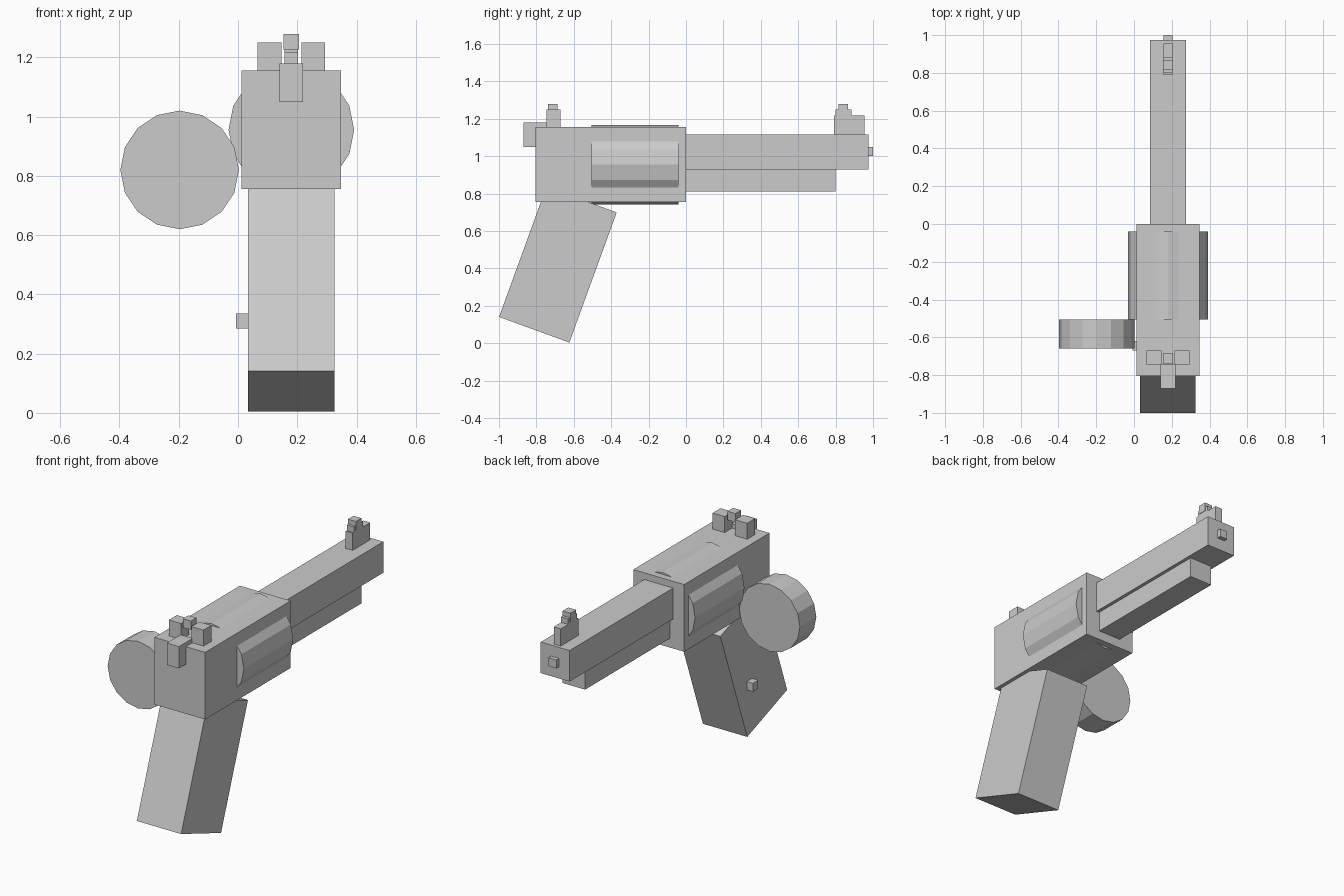
import bpy
from math import radians
from mathutils import Vector

default = bpy.data.objects.get("Cube")
if default:
    bpy.data.objects.remove(default, do_unlink=True)

GREY = (0.6, 0.6, 0.6, 1.0)
grey = bpy.data.materials.new("plain grey")
grey.use_nodes = True
grey.diffuse_color = GREY
bsdf = grey.node_tree.nodes["Principled BSDF"]
bsdf.inputs["Base Color"].default_value = GREY
bsdf.inputs["Roughness"].default_value = 0.8

CX = 0.18  # centre line of the body


def finish(name):
    obj = bpy.context.object
    obj.name = name
    obj.data.materials.append(grey)
    return obj


def block(name, x, y, z, tilt=0):
    """Box between the given (low, high) limits, tilted about x."""
    lows, highs = Vector((x[0], y[0], z[0])), Vector((x[1], y[1], z[1]))
    bpy.ops.mesh.primitive_cube_add(size=1, location=(lows + highs) / 2)
    obj = finish(name)
    obj.scale = highs - lows
    obj.rotation_euler.x = radians(tilt)
    return obj


def centred(name, width, y, z):
    return block(name, (CX - width / 2, CX + width / 2), y, z)


def drum(name, x, z, radius, y):
    """Sixteen-sided cylinder lying along y."""
    bpy.ops.mesh.primitive_cylinder_add(
        vertices=16, radius=radius, depth=y[1] - y[0],
        location=(x, sum(y) / 2, z), rotation=(radians(90), 0, 0))
    return finish(name)


# Body and barrel
centred("frame", 0.335, (-0.805, 0), (0.755, 1.155))
centred("barrel", 0.19, (0, 0.975), (0.93, 1.115))
centred("under_barrel", 0.15, (0, 0.80), (0.81, 0.93))
centred("muzzle", 0.05, (0.95, 1.0), (1.0, 1.05))
drum("cylinder", CX, 0.955, 0.212, (-0.505, -0.04))

# Grip leaning back, with a small button on its side
block("grip", (0.033, 0.325), (-0.885, -0.485), (0.05, 0.79), tilt=-20)
block("grip_button", (-0.007, 0.043), (-0.67, -0.62), (0.285, 0.335))

# Side disc
drum("side_disc", -0.197, 0.82, 0.2, (-0.66, -0.505))

# Hammer and rear sight
centred("hammer", 0.08, (-0.87, -0.74), (1.05, 1.18))
for side, sign in (("right", -1), ("left", 1)):
    x = CX + sign * 0.074
    block("rear_sight_" + side, (x - 0.04, x + 0.04), (-0.745, -0.67), (1.15, 1.25))
centred("rear_sight_dot", 0.052, (-0.738, -0.686), (1.226, 1.278))

# Stepped front sight
centred("front_sight_base", 0.046, (0.79, 0.955), (1.11, 1.217))
centred("front_sight_step", 0.046, (0.80, 0.885), (1.21, 1.25))
centred("front_sight_dot", 0.052, (0.815, 0.867), (1.226, 1.278))
